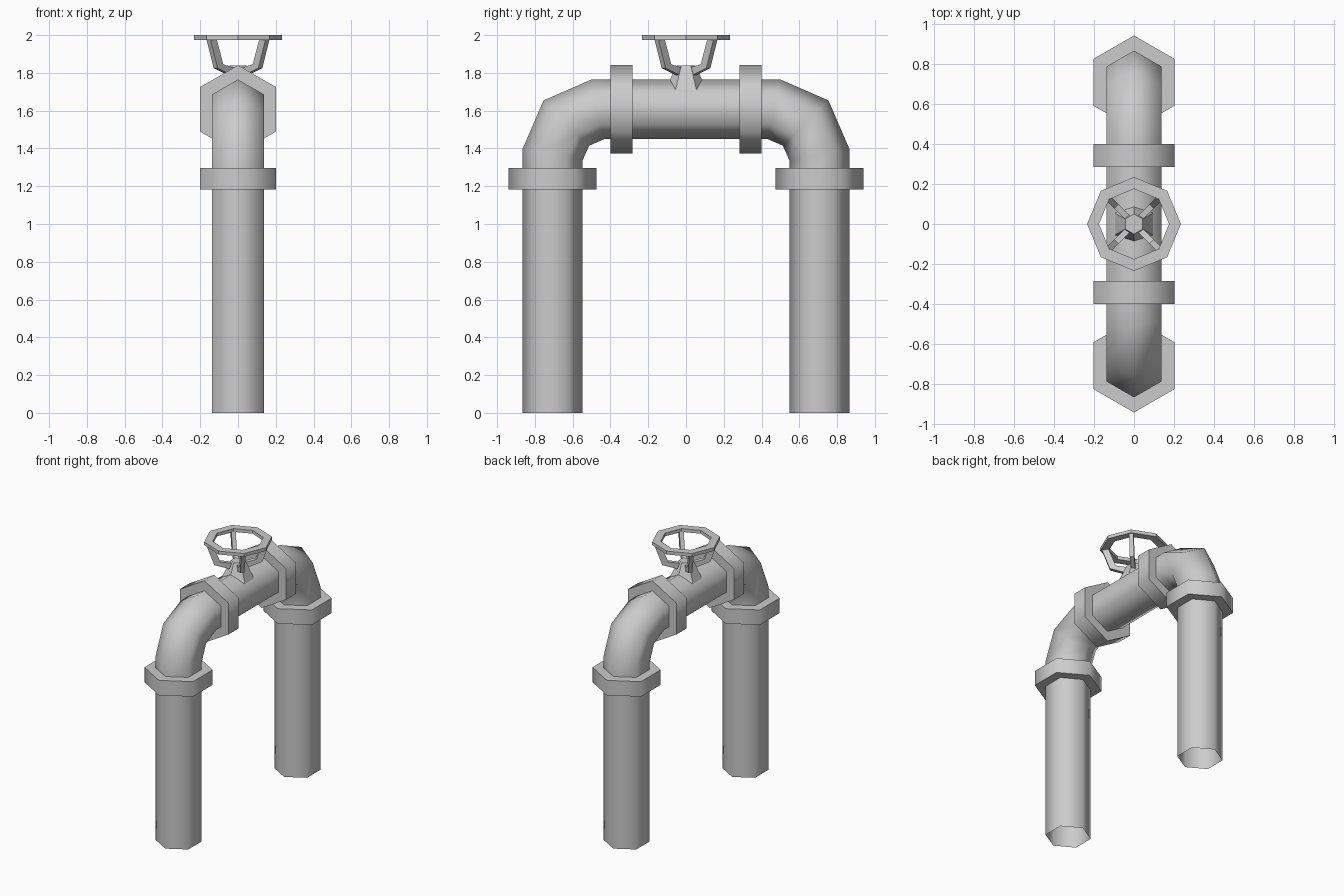
import bpy, bmesh, math
from mathutils import Vector, Matrix

cube = bpy.data.objects.get("Cube")
if cube:
    bpy.data.objects.remove(cube, do_unlink=True)

metal = bpy.data.materials.new("light grey metal")
metal.use_nodes = True
GREY = (0.6, 0.6, 0.6, 1)
metal.diffuse_color = GREY
metal.node_tree.nodes["Principled BSDF"].inputs["Base Color"].default_value = GREY

PIPE_R, COLLAR_R = 0.158, 0.2335
LEG_Y, TOP_Z = 0.707, 1.607


def finish(name, bm, angle):
    """Turn a bmesh into a shaded object."""
    bmesh.ops.recalc_face_normals(bm, faces=bm.faces)
    mesh = bpy.data.meshes.new(name)
    bm.to_mesh(mesh)
    bm.free()
    mesh.materials.append(metal)
    obj = bpy.data.objects.new(name, mesh)
    bpy.context.collection.objects.link(obj)
    bpy.ops.object.select_all(action="DESELECT")
    obj.select_set(True)
    bpy.context.view_layer.objects.active = obj
    bpy.ops.object.shade_smooth_by_angle(angle=math.radians(angle))
    return obj


def sweep(name, path, radius, side=1, capped=False):
    """Mitred hexagonal tube along (y, z) points; side -1 mirrors it in y."""
    pts = [Vector((0, y * side, z)) for y, z in path]
    bm = bmesh.new()
    rings = []
    for i, p in enumerate(pts):
        t0 = (p - pts[i - 1]).normalized() if i else (pts[1] - p).normalized()
        t1 = (pts[i + 1] - p).normalized() if i + 1 < len(pts) else t0
        t = (t0 + t1).normalized()
        across = Vector((0, -t.z, t.y)) / t.dot(t0)   # stretched at the mitre
        ring = []
        for k in range(6):
            a = k * math.pi / 3
            offset = across * math.cos(a) + Vector((math.sin(a), 0, 0))
            ring.append(bm.verts.new(p + offset * radius))
        rings.append(ring)
    for a, b in zip(rings, rings[1:]):
        for k in range(6):
            j = (k + 1) % 6
            bm.faces.new((a[k], a[j], b[j], b[k]))
    if capped:
        bm.faces.new(rings[0])
        bm.faces.new(rings[-1])
    return finish(name, bm, 65)


# Legs, elbows and collars, repeated at the front and back
elbow_path = [(LEG_Y, 1.24), (LEG_Y, 1.365), (0.634, 1.534), (0.467, TOP_Z), (0.34, TOP_Z)]
for label, side in (("front", -1), ("back", 1)):
    sweep(label + "_leg", [(LEG_Y, 0), (LEG_Y, 1.24)], PIPE_R, side)
    sweep(label + "_elbow", elbow_path, PIPE_R, side)
    sweep(label + "_leg_collar", [(LEG_Y, 1.183), (LEG_Y, 1.296)], COLLAR_R, side, True)
    sweep(label + "_top_collar", [(0.284, TOP_Z), (0.4, TOP_Z)], COLLAR_R, side, True)

# Horizontal pipe
sweep("top_pipe", [(-0.34, TOP_Z), (0.34, TOP_Z)], PIPE_R)

# Tapered hexagonal valve hub
bm = bmesh.new()
bmesh.ops.create_cone(bm, cap_ends=True, segments=6, radius1=0.115, radius2=0.05,
                      depth=0.14, matrix=Matrix.Translation((0, 0, 1.77)))
finish("valve_hub", bm, 30)

# Octagonal wheel rim
bm = bmesh.new()
rim = []
for k in range(8):
    a = k * math.pi / 4
    rim.append([bm.verts.new((r * math.cos(a), r * math.sin(a), z))
                for r, z in ((0.234, 1.975), (0.234, 2), (0.175, 2), (0.175, 1.975))])
for k in range(8):
    a, b = rim[k], rim[(k + 1) % 8]
    for c in range(4):
        d = (c + 1) % 4
        bm.faces.new((a[c], b[c], b[d], a[d]))
finish("wheel_rim", bm, 30)

# Four bent diagonal spokes
outer = [(0.222, 1.98), (0.167, 1.825), (0.04, 1.78)]
inner = [(0.03, 1.825), (0.125, 1.845), (0.175, 1.98)]
for k in range(4):
    bm = bmesh.new()
    turn = Matrix.Rotation(math.pi / 4 + k * math.pi / 2, 4, "Z")
    walls = [[bm.verts.new(turn @ Vector((r, w, z))) for r, z in outer + inner]
             for w in (-0.015, 0.015)]
    for wall in walls:
        bm.faces.new((wall[0], wall[1], wall[4], wall[5]))
        bm.faces.new(wall[1:5])
    for i in range(6):
        j = (i + 1) % 6
        bm.faces.new((walls[0][i], walls[0][j], walls[1][j], walls[1][i]))
    finish("wheel_spoke_%d" % (k + 1), bm, 30)
